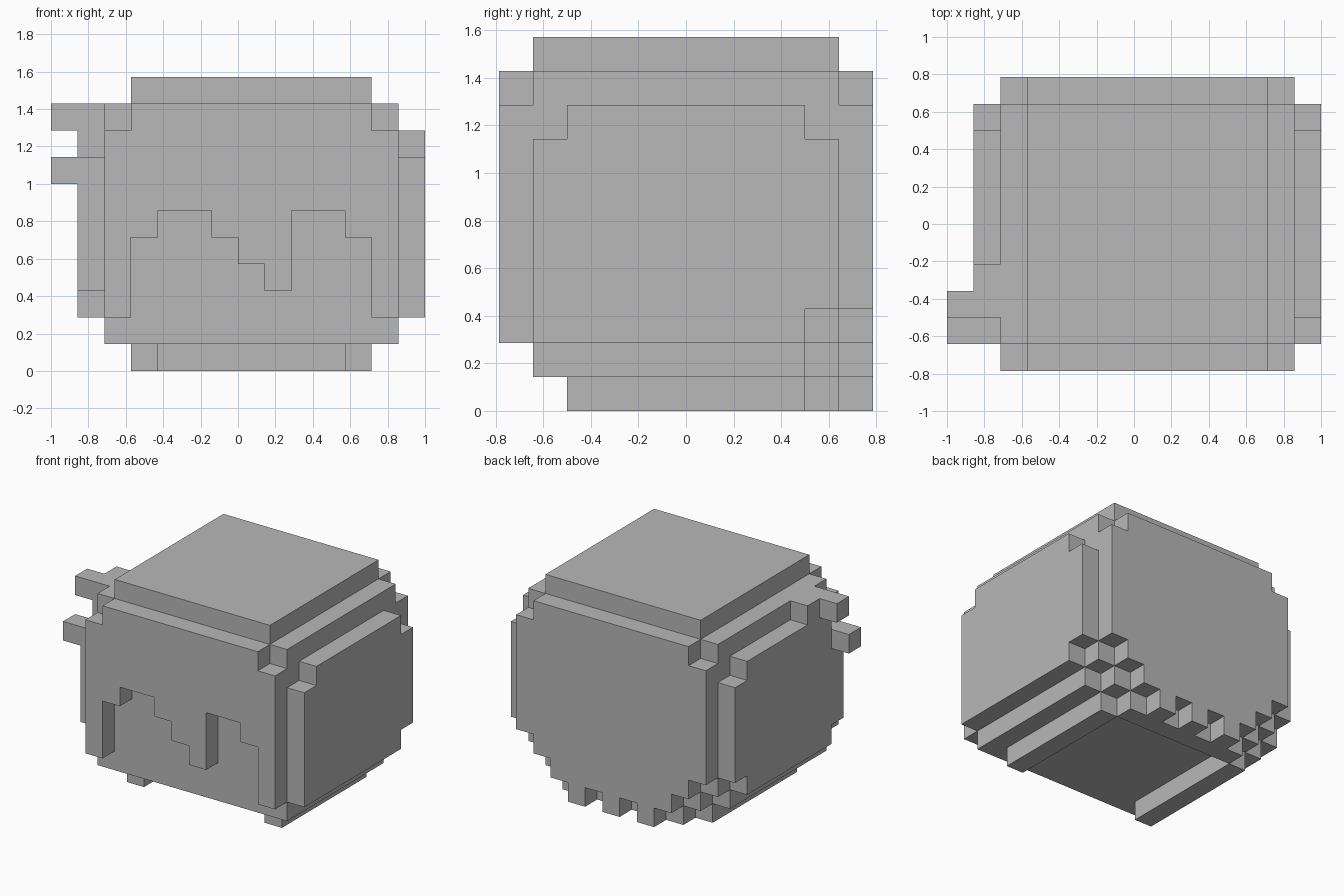
import bpy
import bmesh
from mathutils import Vector
from itertools import product

if "Cube" in bpy.data.objects:
    bpy.data.objects.remove(bpy.data.objects["Cube"], do_unlink=True)

U = 1 / 7                            # edge of one block
ORIGIN = Vector((-1, -5.5 * U, 0))   # corner of block (0, 0, 0)
MIRROR = 14                          # block columns i and MIRROR - i match

grey = bpy.data.materials.new("plain grey")
grey.use_nodes = True
colour = (0.48, 0.48, 0.48, 1)
grey.diffuse_color = colour
grey.node_tree.nodes["Principled BSDF"].inputs["Base Color"].default_value = colour


def box(xs, ys, zs):
    """Blocks in an inclusive range along each axis."""
    return set(product(*(range(a, b + 1) for a, b in (xs, ys, zs))))


def mirrored(cells):
    return {(MIRROR - i, j, k) for i, j, k in cells}


parts = {}

# Core of the head, with the lower back corners stepped in
parts["head"] = box((2, 12), (1, 9), (1, 9)) - {(2, 9, 1), (12, 9, 1)}
parts["crown"] = box((3, 11), (1, 9), (10, 10))

# Front hair panel with a stepped opening for the face
fringe = box((2, 12), (0, 0), (2, 9)) - {(2, 0, 9), (12, 0, 9)}
for i, top in zip(range(3, 12), (4, 5, 5, 4, 3, 2, 5, 5, 4)):
    fringe -= box((i, i), (0, 0), (2, top))
parts["fringe"] = fringe

# Back hair panel, rounded at the corners and toothed along its hem
back = set()
for i in range(2, 13):
    edge = min(i - 2, 12 - i)
    low = 3 - edge if edge < 3 else (i + 1) % 2
    back |= box((i, i), (10, 10), (low, 8 if edge == 0 else 9))
parts["back_hair"] = back

# Side hair panels
side = box((13, 13), (1, 9), (2, 7)) | box((13, 13), (2, 8), (8, 8))
side -= {(13, 9, 2)}
parts["left_side_hair"] = side
parts["right_side_hair"] = mirrored(side) - {(1, 1, 2)}

# Tied tuft on the right side
parts["upper_tuft"] = box((1, 1), (2, 3), (9, 9)) | {(0, 2, 9)}
parts["lower_tuft"] = {(0, 1, 7)}

# Hems under the head
hem = box((11, 11), (2, 8), (0, 0))
parts["left_hem"] = hem
parts["right_hem"] = mirrored(hem)
parts["back_hem"] = box((4, 10), (9, 9), (0, 0))

solid = set().union(*parts.values())


def build(name, cells):
    """Skin the exposed sides of a part and merge them into flat faces."""
    bm = bmesh.new()
    for cell in cells:
        for axis, sign in product(range(3), (-1, 1)):
            step = Vector((0, 0, 0))
            step[axis] = sign
            if tuple(int(c + s) for c, s in zip(cell, step)) in solid:
                continue
            a, b = Vector((0, 0, 0)), Vector((0, 0, 0))
            a[(axis + 1) % 3] = 0.5
            b[(axis + 2) % 3] = 0.5 * sign
            mid = Vector(cell) + Vector((0.5, 0.5, 0.5)) + step / 2
            ring = (mid - a - b, mid + a - b, mid + a + b, mid - a + b)
            bm.faces.new([bm.verts.new(ORIGIN + p * U) for p in ring])
    bmesh.ops.remove_doubles(bm, verts=bm.verts, dist=0.001)
    bmesh.ops.dissolve_limit(bm, angle_limit=0.01, verts=bm.verts, edges=bm.edges)
    mesh = bpy.data.meshes.new(name)
    bm.to_mesh(mesh)
    bm.free()
    mesh.materials.append(grey)
    bpy.context.scene.collection.objects.link(bpy.data.objects.new(name, mesh))


for name, cells in parts.items():
    build(name, cells)
